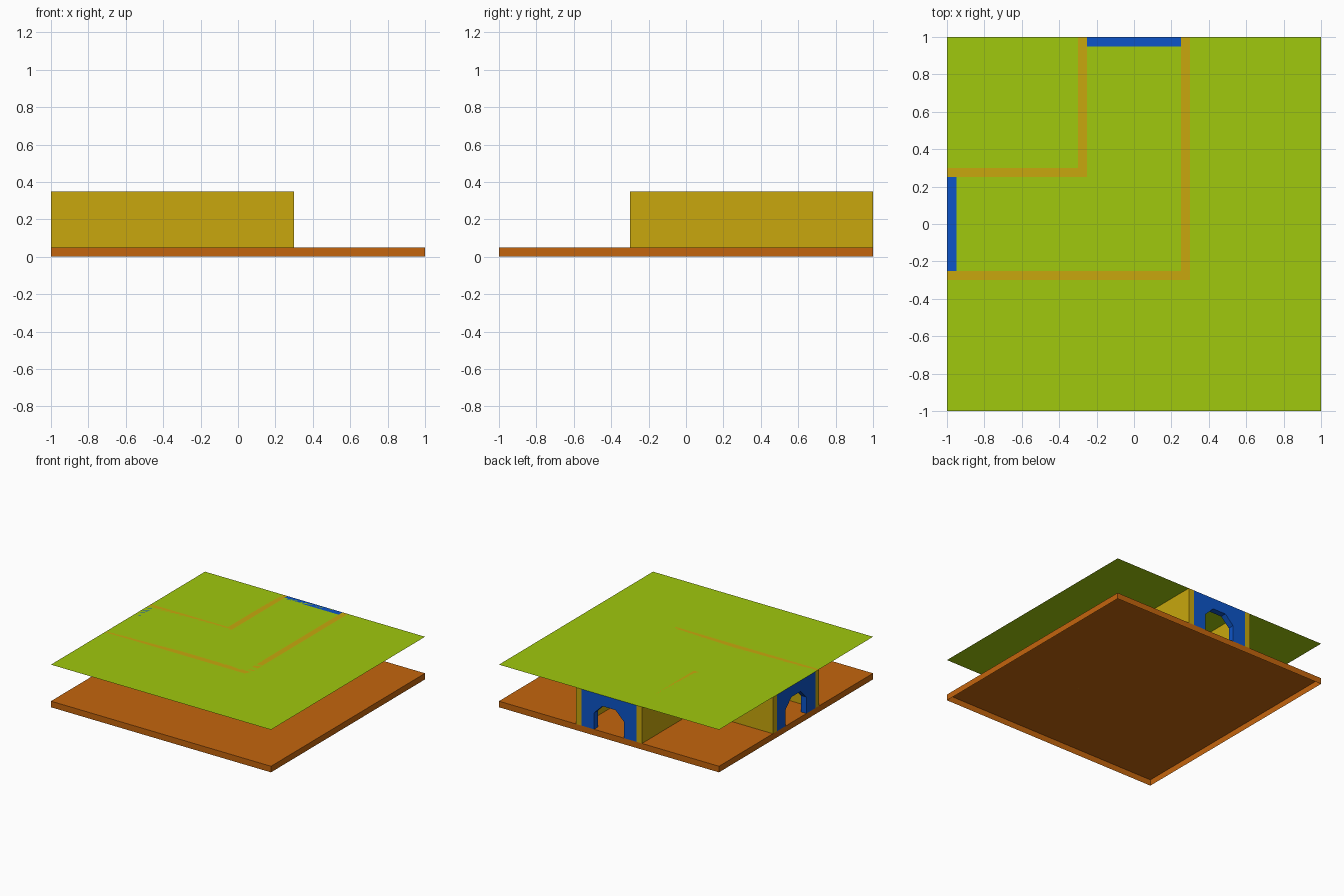
import bpy, bmesh
from mathutils import Vector

if "Cube" in bpy.data.objects:
    bpy.data.objects.remove(bpy.data.objects["Cube"])


def material(name, rgb):
    m = bpy.data.materials.new(name)
    m.diffuse_color = (*rgb, 1)
    m.use_nodes = True
    m.node_tree.nodes["Principled BSDF"].inputs["Base Color"].default_value = m.diffuse_color
    return m


ORANGE = material("floor_orange", (0.55, 0.13, 0.004))
YELLOW = material("wall_yellow", (0.58, 0.39, 0.004))
BLUE = material("arch_blue", (0.004, 0.09, 0.58))
LIME = material("ceiling_lime", (0.35, 0.58, 0.004))
FLOOR, TOP, T, HALF = 0.05, 0.35, 0.05, 0.25


def finish(name, bm, mat):
    me = bpy.data.meshes.new(name)
    bm.to_mesh(me)
    bm.free()
    me.materials.append(mat)
    ob = bpy.data.objects.new(name, me)
    bpy.context.collection.objects.link(ob)
    return ob


def box(name, x, y, z, mat, open_bottom=False):
    bm = bmesh.new()
    bmesh.ops.create_cube(bm, size=1)
    for v in bm.verts:
        v.co = Vector([(r[0] + r[1]) / 2 + c * (r[1] - r[0]) for c, r in zip(v.co, (x, y, z))])
    if open_bottom:
        low = [f for f in bm.faces if f.normal.z < -0.5]
        bmesh.ops.delete(bm, geom=low, context='FACES_ONLY')
    return finish(name, bm, mat)


def swap(r):
    # reflection across the diagonal of the tile
    return (-r[1], -r[0])


# floor slab, hollow underneath
box("floor", (-1, 1), (-1, 1), (0, FLOOR), ORANGE, open_bottom=True)

# corridor walls: the run from the left edge and its reflection to the back edge
wall_z = (FLOOR, TOP)
for part, x, y in (("outer_wall", (-1, HALF), (-HALF - T, -HALF)),
                   ("inner_wall", (-1, -HALF - T), (HALF, HALF + T))):
    box(part + "_left", x, y, wall_z, YELLOW)
    box(part + "_back", swap(y), swap(x), wall_z, YELLOW)

# corner posts where the runs meet
box("outer_corner", (HALF, HALF + T), (-HALF - T, -HALF), wall_z, YELLOW)
box("inner_corner", (-HALF - T, -HALF), (HALF, HALF + T), wall_z, YELLOW)


# doorway panels with a chamfered arch opening
def archway(name, place):
    half = [(0.06, 0.26), (0.135, 0.185), (0.135, FLOOR), (HALF, FLOOR), (HALF, TOP)]
    outline = half + [(-u, z) for u, z in reversed(half)]
    bm = bmesh.new()
    face = bm.faces.new([bm.verts.new(place(u, 1, z)) for u, z in outline])
    shift = place(0, 1 - T, 0) - place(0, 1, 0)
    new = bmesh.ops.extrude_face_region(bm, geom=[face], use_keep_orig=True)["geom"]
    bmesh.ops.translate(bm, vec=shift, verts=[g for g in new if isinstance(g, bmesh.types.BMVert)])
    bmesh.ops.recalc_face_normals(bm, faces=bm.faces)
    finish(name, bm, BLUE)


archway("back_archway", lambda u, d, z: Vector((u, d, z)))
archway("left_archway", lambda u, d, z: Vector((-d, u, z)))

# flat ceiling sheet
bm = bmesh.new()
bmesh.ops.create_grid(bm, x_segments=1, y_segments=1, size=1)
bmesh.ops.translate(bm, vec=(0, 0, TOP), verts=bm.verts)
finish("ceiling", bm, LIME)
